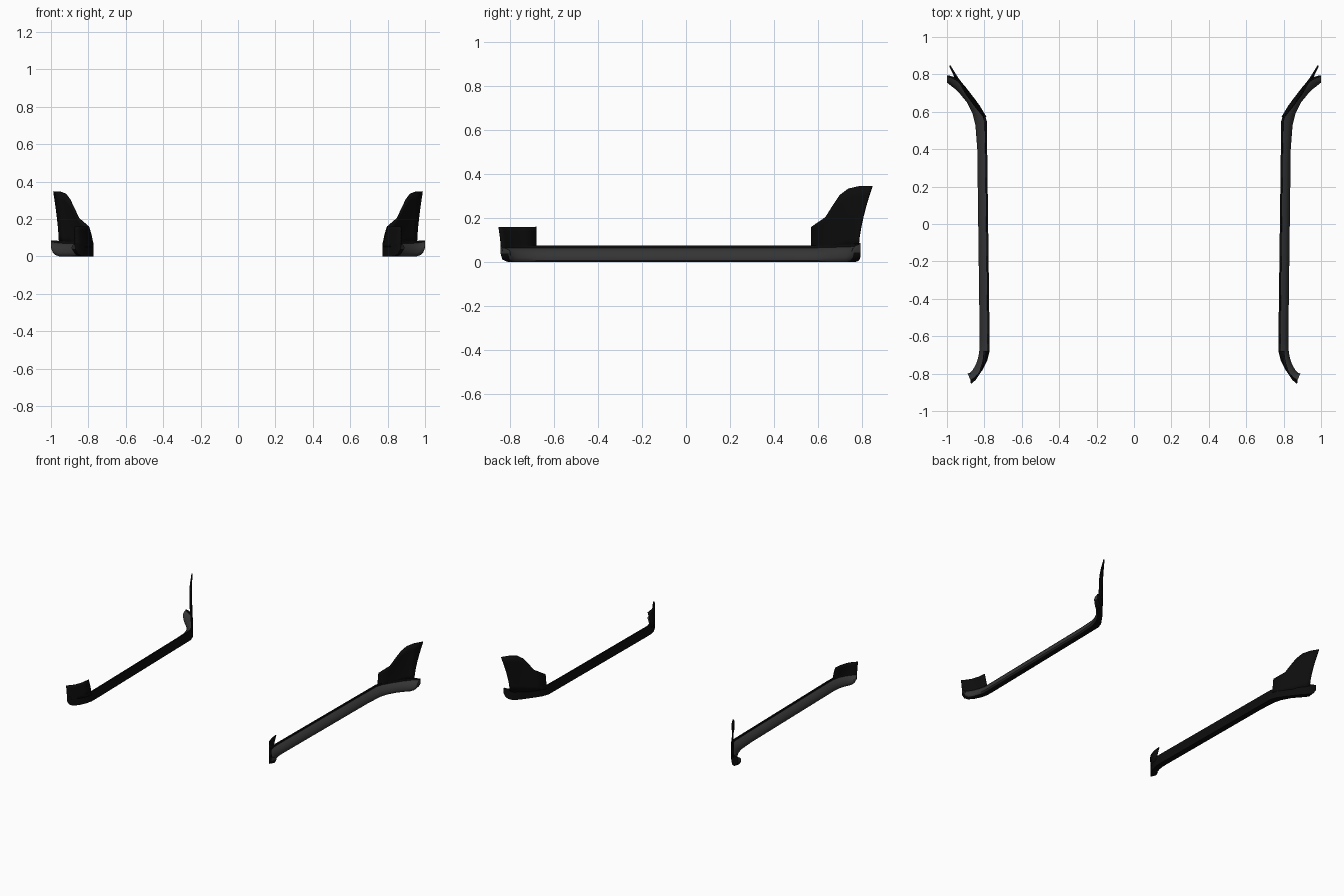
import bpy, bmesh
from mathutils import Vector

cube = bpy.data.objects.get("Cube")
if cube:
    bpy.data.objects.remove(cube, do_unlink=True)


def make_material(name, value):
    mat = bpy.data.materials.new(name)
    mat.use_nodes = True
    colour = (value, value, value, 1)
    mat.diffuse_color = colour
    mat.node_tree.nodes["Principled BSDF"].inputs["Base Color"].default_value = colour
    return mat


black = make_material("black_trim", 0.004)
grey = make_material("dark_grey_panel", 0.035)


def finish(name, bm, angle=0.7, thickness=0):
    """Turn the bmesh into an object mirrored to both sides."""
    bmesh.ops.recalc_face_normals(bm, faces=bm.faces)
    mesh = bpy.data.meshes.new(name)
    bm.to_mesh(mesh)
    bm.free()
    mesh.materials.append(black)
    mesh.materials.append(grey)
    obj = bpy.data.objects.new(name, mesh)
    bpy.context.collection.objects.link(obj)
    bpy.ops.object.select_all(action="DESELECT")
    obj.select_set(True)
    bpy.context.view_layer.objects.active = obj
    bpy.ops.object.shade_smooth_by_angle(angle=angle)
    if thickness:
        solid = obj.modifiers.new("thickness", "SOLIDIFY")
        solid.thickness = thickness
        solid.offset = 0
    obj.modifiers.new("both_sides", "MIRROR").use_axis[0] = True
    return obj


# Sill: stations of inner point, outer point, bottom and top height
stations = [
    ((.87, -.843), (.89, -.80), .04, .07),
    ((.855, -.836), (.876, -.795), .013, .072),
    ((.835, -.815), (.862, -.78), .002, .074),
    ((.81, -.78), (.845, -.75), 0, .075),
    ((.785, -.73), (.832, -.71), 0, .075),
    ((.773, -.68), (.826, -.67), 0, .075),
    ((.772, -.62), (.825, -.62), 0, .075),
    ((.785, .40), (.838, .40), 0, .075),
    ((.787, .55), (.848, .53), 0, .075),
    ((.805, .60), (.863, .59), 0, .076),
    ((.85, .665), (.893, .65), 0, .078),
    ((.895, .725), (.93, .695), 0, .08),
    ((.935, .77), (.96, .725), 0, .082),
    ((.965, .787), (.98, .74), .008, .084),
    ((.985, .793), (.992, .75), .022, .085),
    ((1.0, .794), (1.0, .756), .045, .086),
]
# Cross-section: outward fraction, height fraction
section = [(0, 0), (0, 1), (.18, 1), (.2, .86), (.6, .74),
           (.88, .5), (1, .25), (.97, .1), (.8, 0)]
GREY_EDGES = range(3, 8)

bm = bmesh.new()
rings = []
for inner, outer, low, high in stations:
    a, b = Vector(inner), Vector(outer)
    rings.append([bm.verts.new((*a.lerp(b, u), low + (high - low) * v))
                  for u, v in section])
count = len(section)
for r, s in zip(rings, rings[1:]):
    for i in range(count):
        j = (i + 1) % count
        face = bm.faces.new((r[i], r[j], s[j], s[i]))
        face.material_index = int(i in GREY_EDGES)
for ring in (rings[0], rings[-1]):
    bm.faces.new(ring).material_index = 1
finish("side_sill", bm)


def fin(name, columns, rows=6):
    """Thin upright plate, curving outward from its base to its top edge."""
    bm = bmesh.new()
    grid = []
    for base, top in columns:
        a, b = Vector(base), Vector(top)
        column = []
        for k in range(rows + 1):
            t = k / rows
            p = a.lerp(b, t ** 1.5)
            p.z = a.z + (b.z - a.z) * t
            column.append(bm.verts.new(p))
        grid.append(column)
    for c, d in zip(grid, grid[1:]):
        for k in range(rows):
            bm.faces.new((c[k], d[k], d[k + 1], c[k + 1]))
    return finish(name, bm, thickness=.008)


# Short upright plate at the front end
fin("front_fin", [
    ((.776, -.68, .05), (.80, -.68, .16)),
    ((.789, -.73, .05), (.806, -.735, .16)),
    ((.813, -.778, .05), (.823, -.79, .16)),
    ((.845, -.82, .05), (.85, -.832, .16)),
    ((.872, -.838, .05), (.872, -.85, .16)),
])

# Tall swept plate at the back end
fin("rear_fin", [
    ((.792, .57, .05), (.80, .57, .16)),
    ((.828, .63, .05), (.853, .635, .205)),
    ((.852, .663, .05), (.878, .67, .26)),
    ((.874, .692, .05), (.90, .70, .305)),
    ((.902, .728, .06), (.922, .74, .335)),
    ((.932, .763, .06), (.95, .79, .346)),
    ((.955, .783, .07), (.985, .847, .347)),
])
